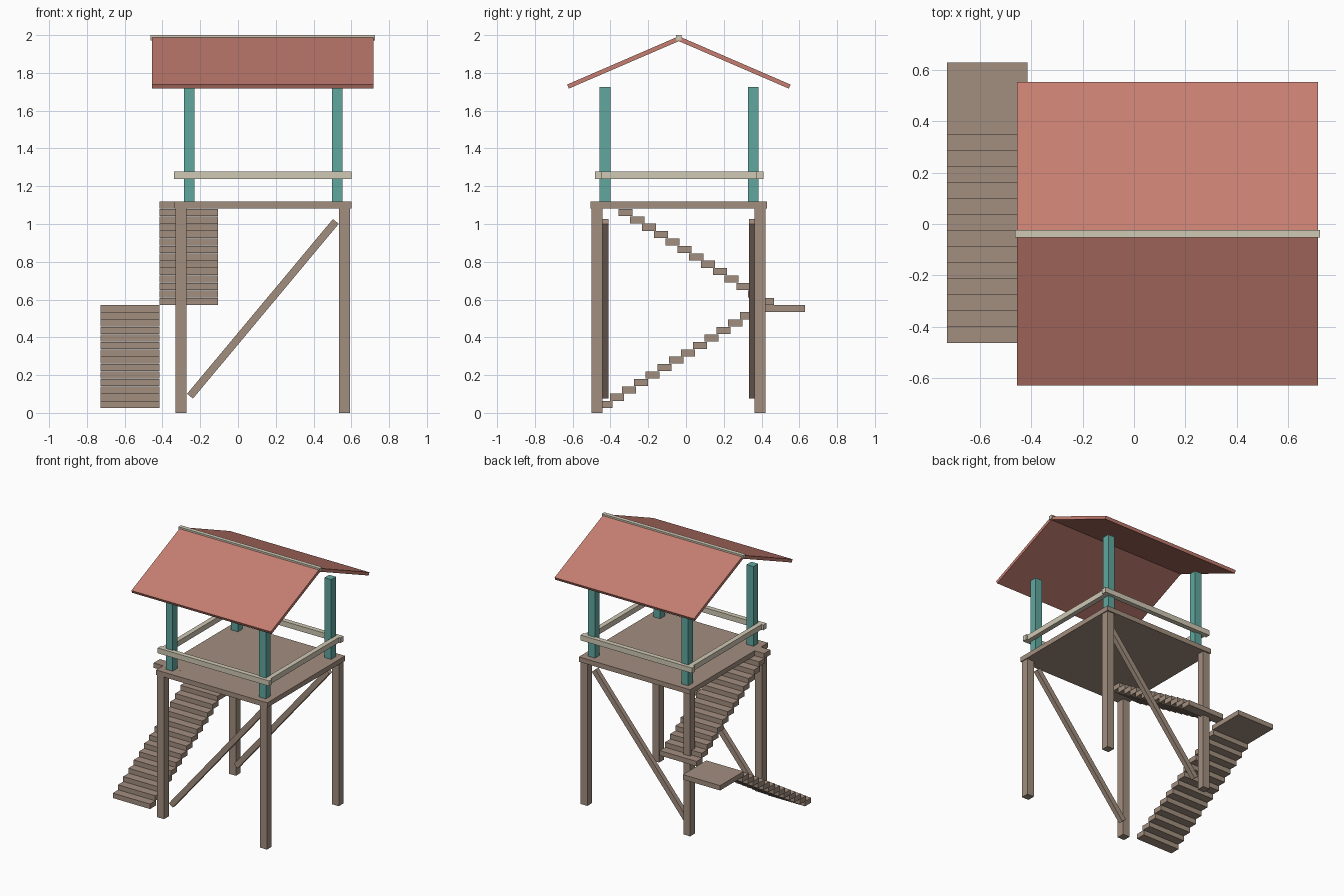
import bpy
import math

cube = bpy.data.objects.get("Cube")
if cube:
    bpy.data.objects.remove(cube, do_unlink=True)


def material(name, rgb):
    # 8-bit display colour to linear
    lin = [((c / 255 + 0.055) / 1.055) ** 2.4 for c in rgb] + [1.0]
    m = bpy.data.materials.new(name)
    m.use_nodes = True
    m.diffuse_color = lin
    m.node_tree.nodes["Principled BSDF"].inputs["Base Color"].default_value = lin
    return m


WOOD = material("brown wood", (162, 142, 127))
TEAL = material("teal paint", (96, 167, 159))
CREAM = material("cream paint", (207, 200, 180))
RED = material("red roofing", (198, 126, 113))


def mesh_object(name, verts, faces, mat):
    mesh = bpy.data.meshes.new(name)
    mesh.from_pydata(verts, [], faces)
    mesh.materials.append(mat)
    obj = bpy.data.objects.new(name, mesh)
    bpy.context.collection.objects.link(obj)
    return obj


def prism(name, profile, x0, x1, mat):
    """Extrude a closed (y, z) profile along x."""
    n = len(profile)
    verts = [(x, y, z) for x in (x0, x1) for y, z in profile]
    faces = [(i, i + n, (i + 1) % n + n, (i + 1) % n) for i in range(n)]
    faces += [tuple(range(n)), tuple(reversed(range(n, 2 * n)))]
    return mesh_object(name, verts, faces, mat)


def box(name, x, y, z, mat):
    """Box from (min, max) pairs."""
    profile = [(y[0], z[0]), (y[1], z[0]), (y[1], z[1]), (y[0], z[1])]
    return prism(name, [p for p in reversed(profile)], x[0], x[1], mat)


def span(start, size):
    return (start, start + size)


FLOOR_Z = (1.082, 1.119)
SIDES_Y = ("front", "back")
SIDES_X = ("right", "left")

# Legs under the floor and posts above it
for fb, leg_y, post_y in zip(SIDES_Y, (-0.5, 0.363), (-0.457, 0.327)):
    for rl, leg_x, post_x in zip(SIDES_X, (-0.33, 0.535), (-0.287, 0.497)):
        box(f"{fb}_{rl}_leg", span(leg_x, 0.058), span(leg_y, 0.058),
            (0, FLOOR_Z[0]), WOOD)
        box(f"{fb}_{rl}_post", span(post_x, 0.057), span(post_y, 0.057),
            (FLOOR_Z[1], 1.725), TEAL)

# Floor platform
box("floor", (-0.335, 0.6), (-0.505, 0.43), FLOOR_Z, WOOD)

# Diagonal braces on the front and back
dx, dz = 0.772, 0.925
for fb, y in zip(SIDES_Y, (-0.427, 0.352)):
    half = math.hypot(dx, dz) / 2
    brace = box(f"{fb}_brace", (-half, half), (-0.018, 0.018),
                (-0.02, 0.02), WOOD)
    brace.location = (0.132, y, 0.551)
    brace.rotation_euler.y = -math.atan2(dz, dx)

# Handrails
RAIL_Z = (1.237, 1.277)
for fb, y in zip(SIDES_Y, (-0.483, 0.373)):
    box(f"{fb}_rail", (-0.338, 0.6), span(y, 0.037), RAIL_Z, CREAM)
for rl, x in zip(SIDES_X, (-0.322, 0.55)):
    box(f"{rl}_rail", span(x, 0.037), (-0.446, 0.373), RAIL_Z, CREAM)

# Lower flight, landing and upper flight of stairs
RISE, RUN, TREAD, THICK = 0.0392, 0.0625, 0.0745, 0.0375
LOWER_X, UPPER_X = (-0.728, -0.415), (-0.415, -0.105)
for i in range(13):
    box(f"lower_step_{i + 1}", LOWER_X, span(-0.464 + i * RUN, TREAD),
        span(0.025 + i * RISE, THICK), WOOD)
box("landing", LOWER_X, (0.348, 0.63), (0.535, 0.572), WOOD)
for i in range(14):
    box(f"upper_step_{i + 1}", UPPER_X, span(0.392 - i * RUN, TREAD),
        span(0.572 + i * RISE, THICK), WOOD)

# Gable roof with a ridge beam
RIDGE_Y = -0.038
half_roof = [(0.592, 1.738), (0.582, 1.717)]
roof = [(RIDGE_Y, 1.994)]
roof += [(RIDGE_Y + d, z) for d, z in half_roof]
roof += [(RIDGE_Y, 1.968)]
roof += [(RIDGE_Y - d, z) for d, z in reversed(half_roof)]
prism("roof", roof, -0.455, 0.717, RED)
box("ridge_beam", (-0.463, 0.724), (RIDGE_Y - 0.015, RIDGE_Y + 0.015),
    (1.971, 2.0), CREAM)

# Consistent outward normals
import bmesh
for obj in bpy.context.collection.objects:
    if obj.type == "MESH":
        bm = bmesh.new()
        bm.from_mesh(obj.data)
        bmesh.ops.recalc_face_normals(bm, faces=bm.faces)
        bm.to_mesh(obj.data)
        bm.free()
